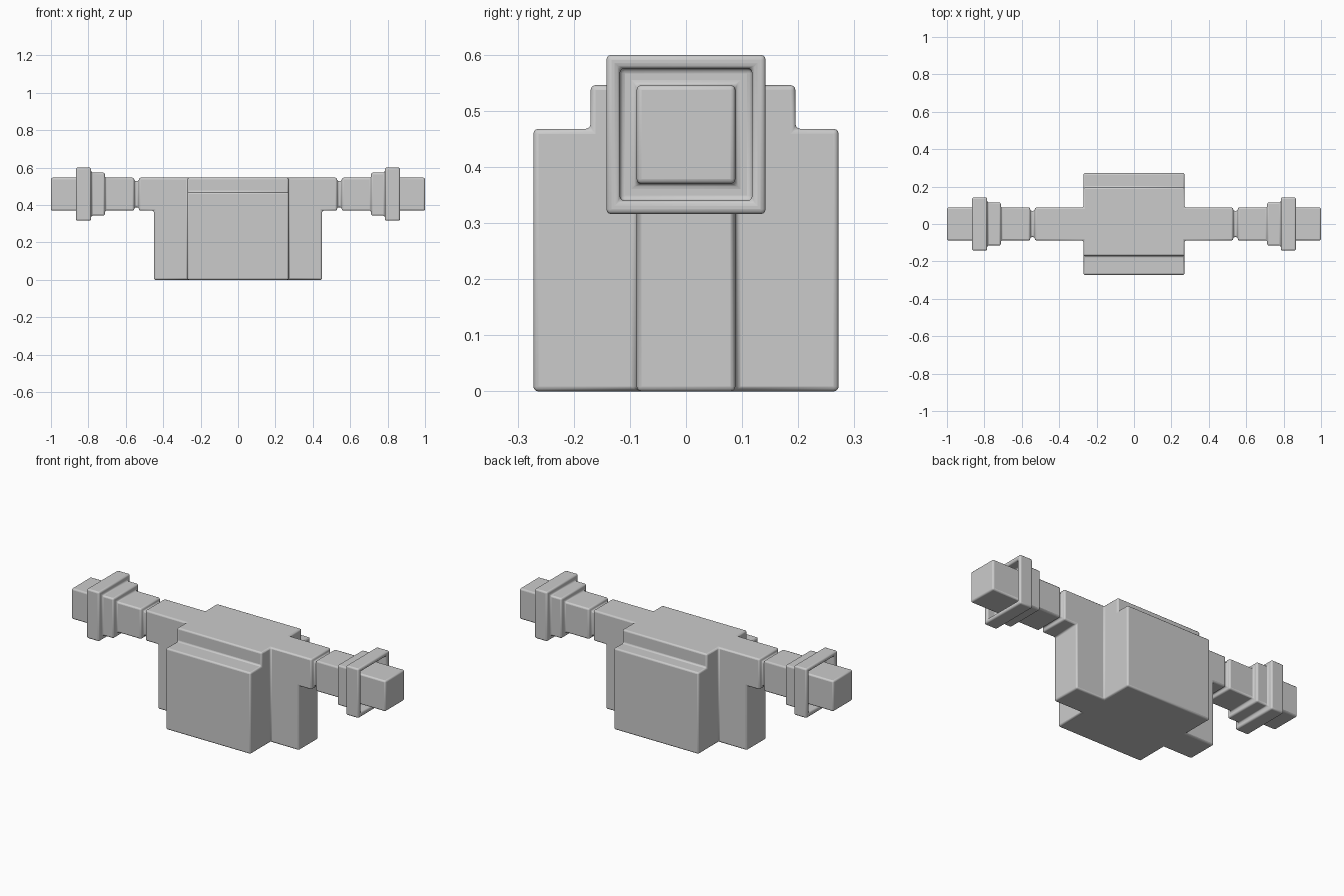
import bpy
import bmesh
import math

if "Cube" in bpy.data.objects:
    bpy.data.objects.remove(bpy.data.objects["Cube"])

grey = bpy.data.materials.new("light grey")
grey.diffuse_color = (0.6, 0.6, 0.6, 1)
grey.use_nodes = True
grey.node_tree.nodes["Principled BSDF"].inputs["Base Color"].default_value = grey.diffuse_color


def box(name, x, y, z):
    """Box from (min, max) ranges."""
    bpy.ops.mesh.primitive_cube_add(
        size=1, location=[(a + b) / 2 for a, b in (x, y, z)])
    ob = bpy.context.object
    ob.name = name
    ob.scale = [b - a for a, b in (x, y, z)]
    bpy.ops.object.transform_apply(location=True, rotation=False, scale=True)
    return ob


def combine(target, part, operation):
    mod = target.modifiers.new("combine", 'BOOLEAN')
    mod.operation, mod.object, mod.solver = operation, part, 'EXACT'
    bpy.context.view_layer.objects.active = target
    bpy.ops.object.modifier_apply(modifier=mod.name)
    bpy.data.objects.remove(part)


def square(half):
    """Section centred on the pipe axis."""
    return (-half, half), (AXIS - half, AXIS + half)


AXIS = 0.458

# stepped central housing
body = box("pipe_fitting", (-0.27, 0.27), (-0.272, 0.272), (0, 0.468))
combine(body, box("top_step", (-0.27, 0.27), (-0.17, 0.195), (0.2, 0.546)), 'UNION')

# side pillars under the pipe
combine(body, box("pillars", (-0.45, 0.45), (-0.088, 0.088), (0, 0.45)), 'UNION')

# thin core running the full length, showing only at the necks
combine(body, box("core", (-0.7, 0.7), *square(0.07)), 'UNION')

for s in (-1, 1):
    def span(a, b):
        return tuple(sorted((s * a, s * b)))
    # inner pipe, outer pipe, collar and flange
    combine(body, box("inner_pipe", span(0.2, 0.53), *square(0.088)), 'UNION')
    combine(body, box("outer_pipe", span(0.555, 0.75), *square(0.088)), 'UNION')
    combine(body, box("collar", span(0.712, 0.8), *square(0.115)), 'UNION')
    combine(body, box("flange", span(0.785, 0.866), *square(0.142)), 'UNION')
    # recess in the flange, with the end plug standing in it
    combine(body, box("recess", span(0.81, 0.9), *square(0.118)), 'DIFFERENCE')
    combine(body, box("end_plug", span(0.77, 1.0), *square(0.088)), 'UNION')

# merge coplanar faces so only real edges remain
bm = bmesh.new()
bm.from_mesh(body.data)
bmesh.ops.remove_doubles(bm, verts=bm.verts, dist=0.0005)
bmesh.ops.dissolve_limit(bm, angle_limit=math.radians(2),
                         verts=bm.verts, edges=bm.edges)
bm.to_mesh(body.data)
bm.free()

# rounded edges
bevel = body.modifiers.new("rounded_edges", 'BEVEL')
bevel.width = 0.009
bevel.segments = 3
bevel.limit_method = 'ANGLE'
bevel.use_clamp_overlap = False

body.data.materials.clear()
body.data.materials.append(grey)
bpy.context.view_layer.objects.active = body
body.select_set(True)
bpy.ops.object.shade_smooth_by_angle(angle=math.radians(35))
